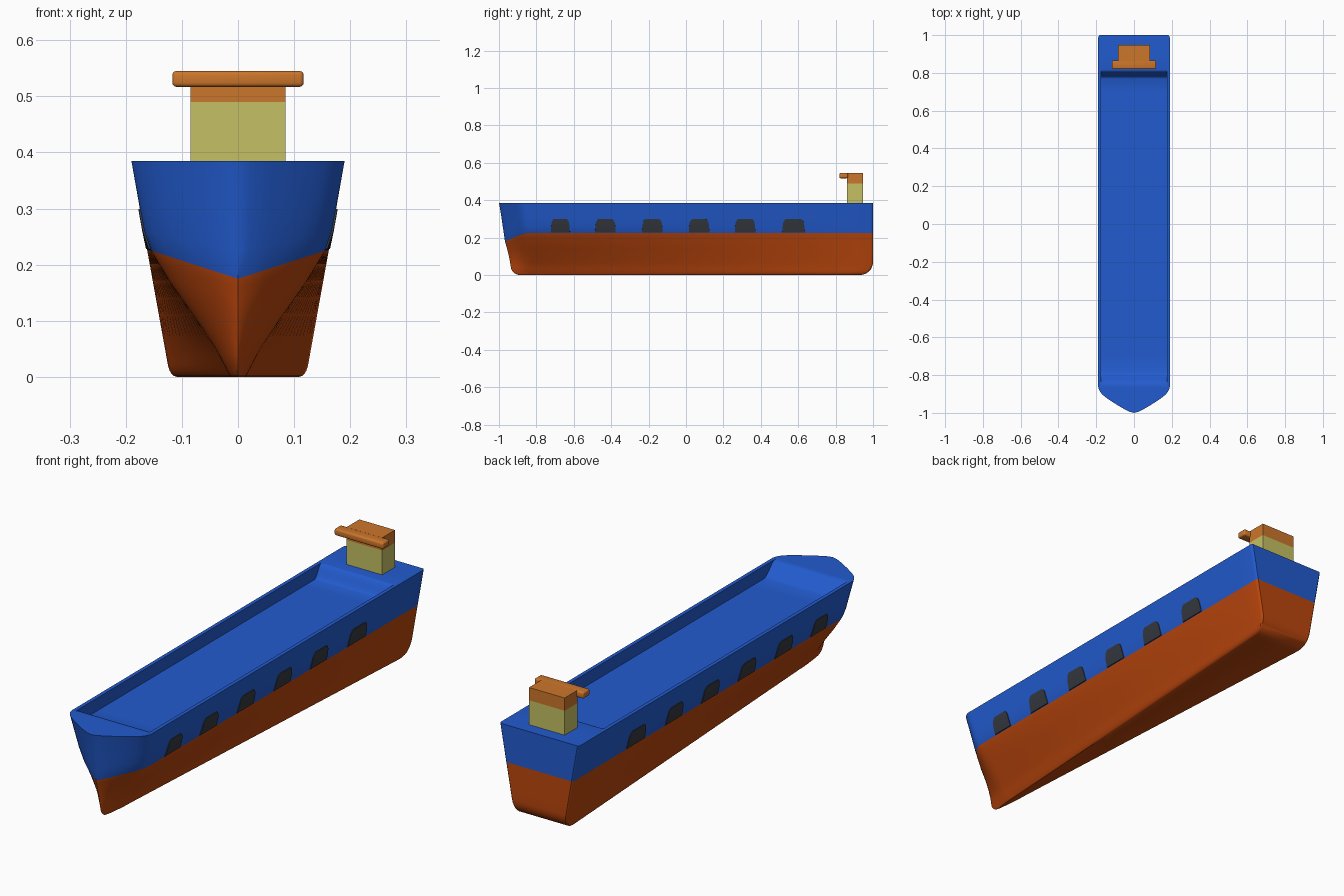
import bpy, bmesh, math

if "Cube" in bpy.data.objects:
    bpy.data.objects.remove(bpy.data.objects["Cube"])


def material(name, rgb):
    m = bpy.data.materials.new(name)
    m.diffuse_color = (*rgb, 1)
    m.use_nodes = True
    m.node_tree.nodes["Principled BSDF"].inputs["Base Color"].default_value = m.diffuse_color
    return m


BLUE = material("hull_blue", (0.016, 0.105, 0.62))
RUST = material("hull_rust_orange", (0.50, 0.062, 0.004))
CREAM = material("tower_yellow", (0.56, 0.53, 0.125))
ORANGE = material("roof_orange", (0.60, 0.18, 0.024))
DARK = material("window_grey", (0.035, 0.04, 0.05))

TOP, WATER, BOW_LEN, DEPTH = 0.385, 0.225, 0.14, 0.055


def interp(pts, x):
    for (a, fa), (b, fb) in zip(pts, pts[1:]):
        if x <= b:
            return fa + (fb - fa) * max(0, x - a) / (b - a)
    return pts[-1][1]


def rounding(z, r):
    return r - math.sqrt(r * r - (r - z) ** 2) if z < r else 0.0


# Hull shape: V section behind the bow, trapezium at the stern
V_SECTION = [(0, .014), (.05, .04), (.11, .08), (.17, .122), (WATER, .155), (.26, .167), (TOP, .19)]
BOW_PLAN = [(0, 0), (.04, .12), (.18, .32), (.36, .54), (.5, .70), (.62, .82),
            (.72, .90), (.82, .955), (.91, .985), (1, 1)]


def stem(z):
    return interp([(0, -.93), (.19, -.96), (TOP, -1)], z) + rounding(z, .04)


def stern(z):
    return 1 - rounding(z, .07)


def half_width(t, z):
    s = .122 + .068 * z / TOP - rounding(z, .02) * .6
    b = interp(V_SECTION, z)
    return b + (s - b) * t


def body_x(y, z):
    a, b = stem(z) + BOW_LEN, stern(z)
    return half_width((y - a) / (b - a), z)


def finish(bm, name, mats, angle=35):
    bmesh.ops.remove_doubles(bm, verts=bm.verts, dist=0.0004)
    bmesh.ops.recalc_face_normals(bm, faces=bm.faces)
    me = bpy.data.meshes.new(name)
    bm.to_mesh(me)
    bm.free()
    ob = bpy.data.objects.new(name, me)
    bpy.context.collection.objects.link(ob)
    for m in mats:
        me.materials.append(m)
    bpy.ops.object.select_all(action='DESELECT')
    ob.select_set(True)
    bpy.context.view_layer.objects.active = ob
    bpy.ops.object.shade_smooth_by_angle(angle=math.radians(angle))
    return ob


def smoothstep(x):
    x = min(1, max(0, x))
    return x * x * (3 - 2 * x)


def hold_depth(y):
    return DEPTH * min(smoothstep((y + .855) / .075), smoothstep((.815 - y) / .045))


# Hull with recessed deck: columns lofted from bow to stern
rows = [0, .002, .006, .012, .02, .03, .04, .055, .07, .11, .14, .17, .2, WATER, .26, .3, .345, TOP]
n_water, n_top = rows.index(WATER), len(rows) - 1
columns = [(s, 0) for s, _ in BOW_PLAN]
deck_y = [-.845, -.835, -.825, -.815, -.805, -.795, -.78] + [-.7 + .14 * i for i in range(11)]
deck_y += [.77, .776, .782, .789, .796, .803, .81, .815, .9, .985, .995, 1]
columns += [(1, (y + 1 - BOW_LEN) / (2 - BOW_LEN)) for y in deck_y]

bm = bmesh.new()
rings = []
for s, t in columns:
    f = interp(BOW_PLAN, s)
    pts = []
    for z in rows:
        a = stem(z)
        y = a + s * BOW_LEN + t * (stern(z) - a - BOW_LEN)
        w = half_width(t, z) * f - (.007 if t == 1 else .002 if t > .996 else 0)
        dip = .05 * (1 - f) * max(0, 1 - abs(z - WATER) / .13)
        pts.append((w, y, z - dip))
    w, y, z = pts[-1]
    rim = max(0, w - .016)
    pts += [(rim, y, z), (rim, y, z - hold_depth(y))]
    rings.append([bm.verts.new(p) for p in pts] +
                 [bm.verts.new((-p[0], p[1], p[2])) for p in reversed(pts)])

n = len(rings[0])
for r0, r1 in zip(rings, rings[1:]):
    for j in range(n):
        k = (j + 1) % n
        face = bm.faces.new((r0[j], r0[k], r1[k], r1[j]))
        low = min(j, n - 2 - j) if j < n - 1 else 0
        face.material_index = 1 if low < n_water else 0
# Flat transom
last = rings[-1]
for j in range(n_top):
    face = bm.faces.new((last[j], last[j + 1], last[n - 2 - j], last[n - 1 - j]))
    face.material_index = 1 if j < n_water else 0
finish(bm, "hull", [BLUE, RUST])

# Row of thin window plates following each side
profile = [(.226, .053), (.228, .055), (.26, .053), (.28, .050), (.292, .045), (.299, .037), (.301, .035)]
bm = bmesh.new()
for side in (-1, 1):
    for cy, scale in ((-.672, .92), (-.431, 1), (-.18, 1), (.07, 1), (.316, 1), (.575, 1.1)):
        grid = []
        for i, (z, hw) in enumerate(profile):
            line = []
            for c, k in enumerate((-1.01, -1, 0, 1, 1.01)):
                edge = i in (0, len(profile) - 1) or c in (0, 4)
                y = cy + k * hw * scale
                line.append(bm.verts.new((side * (body_x(y, z) + (-.004 if edge else .003)), y, z)))
            grid.append(line)
        for g0, g1 in zip(grid, grid[1:]):
            for c in range(4):
                q = (g0[c], g0[c + 1], g1[c + 1], g1[c])
                bm.faces.new(q if side > 0 else q[::-1])
finish(bm, "windows", [DARK])


def box(name, x, y0, y1, z0, z1, mat, bevel=0.0):
    bm = bmesh.new()
    bmesh.ops.create_cube(bm, size=1)
    for v in bm.verts:
        v.co = (v.co.x * 2 * x, y0 + (v.co.y + .5) * (y1 - y0), z0 + (v.co.z + .5) * (z1 - z0))
    if bevel:
        bmesh.ops.bevel(bm, geom=bm.edges[:], offset=bevel, segments=3, profile=.5, affect='EDGES')
    return finish(bm, name, [mat])


# Bridge tower, its orange top and the projecting bridge wing
box("tower", .085, .86, .947, TOP - .01, .49, CREAM)
box("tower_top", .085, .86, .947, .49, .545, ORANGE)
box("bridge_wing", .117, .82, .866, .517, .545, ORANGE, .007)
